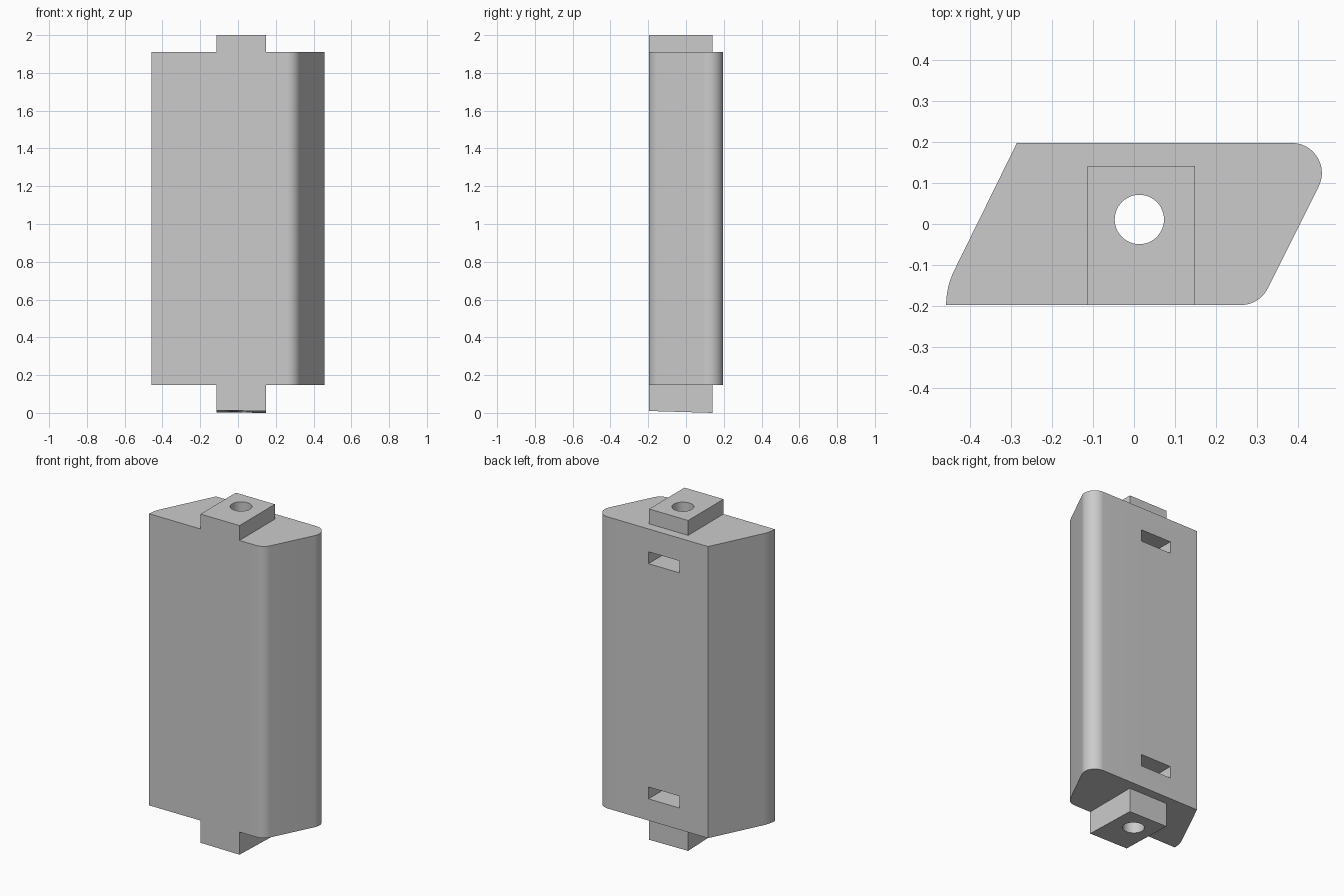
import bpy, bmesh
from math import sin, cos, radians
from mathutils import Vector

old = bpy.data.objects.get("Cube")
if old:
    bpy.data.objects.remove(old, do_unlink=True)

grey = bpy.data.materials.new("plain grey")
grey.use_nodes = True
colour = (0.6, 0.6, 0.6, 1)
grey.diffuse_color = colour
grey.node_tree.nodes["Principled BSDF"].inputs["Base Color"].default_value = colour

FRONT, BACK = -0.197, 0.197
BOTTOM, TOP = 0.147, 1.91
HOLE = (0.013, 0.011)


def prism(name, outline, z0, z1):
    """Extrude a counter-clockwise outline between two heights."""
    bm = bmesh.new()
    base = bm.faces.new([bm.verts.new((x, y, z0)) for x, y in outline])
    ext = bmesh.ops.extrude_face_region(bm, geom=[base])
    for v in ext["geom"]:
        if isinstance(v, bmesh.types.BMVert):
            v.co.z = z1
    bmesh.ops.recalc_face_normals(bm, faces=bm.faces)
    mesh = bpy.data.meshes.new(name)
    bm.to_mesh(mesh)
    bm.free()
    mesh.materials.append(grey)
    ob = bpy.data.objects.new(name, mesh)
    bpy.context.collection.objects.link(ob)
    return ob


def rect(x0, x1, y0, y1):
    return [(x0, y0), (x1, y0), (x1, y1), (x0, y1)]


def arc(cx, cy, r, a0, a1, steps):
    angles = [radians(a0 + (a1 - a0) * i / steps) for i in range(steps + 1)]
    return [(cx + r * cos(a), cy + r * sin(a)) for a in angles]


def combine(target, tool, operation):
    tool.hide_render = True
    mod = target.modifiers.new(operation, "BOOLEAN")
    mod.operation, mod.object, mod.solver = operation, tool, "EXACT"
    bpy.context.view_layer.objects.active = target
    bpy.ops.object.modifier_apply(modifier=mod.name)
    bpy.data.objects.remove(tool, do_unlink=True)


# Slanted body with rounded vertical corners
R = 0.073
outline = arc(0.26, FRONT + R, R, -90, -26.6, 12)
outline += arc(0.384, BACK - R, R, -26.6, 90, 20)
outline += [(-0.285, BACK)]
outline += arc(-0.267, FRONT, 0.19, 153.4, 180, 8)
block = prism("spacer_block", outline, BOTTOM, TOP)

# End tabs, flush with the front; the lower one has a slightly tilted end
tab = rect(-0.113, 0.148, FRONT, 0.141)
combine(block, prism("top_tab", tab, TOP - 0.05, 2), "UNION")
lower = prism("bottom_tab", tab, 0, BOTTOM + 0.05)
for v in lower.data.vertices:
    if v.co.z < 0.01:
        v.co.z = 0.03 * (0.141 - v.co.y) + 0.01 * (0.148 - v.co.x)
combine(block, lower, "UNION")

# Bolt hole along the whole length and two nut slots opening at the back
combine(block, prism("bolt_cutter", arc(*HOLE, 0.06, 0, 352.5, 47), -0.1, 2.1), "DIFFERENCE")
for z in (0.278, 1.70):
    slot = rect(-0.095, 0.113, -0.093, BACK + 0.1)
    combine(block, prism("slot_cutter", slot, z, z + 0.072), "DIFFERENCE")

bpy.ops.object.select_all(action="DESELECT")
block.select_set(True)
bpy.context.view_layer.objects.active = block
bpy.ops.object.shade_smooth_by_angle(angle=radians(30))
